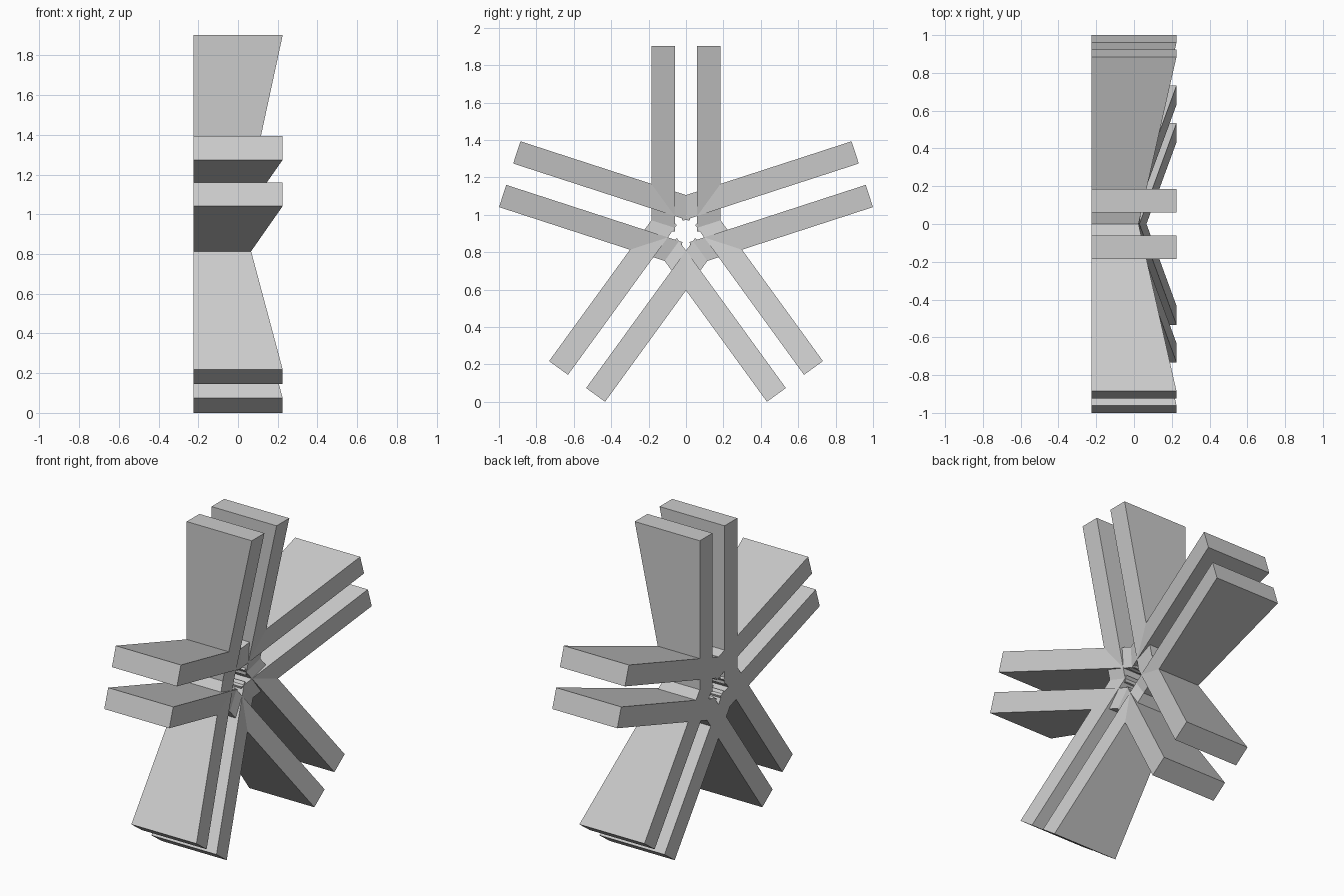
import bpy, bmesh
from math import radians
from mathutils import Matrix, Vector

if "Cube" in bpy.data.objects:
    bpy.data.objects.remove(bpy.data.objects["Cube"])

HUB_Z = 0.911            # height of the wheel centre
LENGTH = 0.991           # spoke reach from the centre line
INNER, OUTER = 0.06, 0.185   # sideways offsets of each spoke in a pair
BACK, FRONT_IN, FRONT_OUT = -0.225, 0.011, 0.225


def spoke(name, side, angle):
    """Tapered bar: side profile in x/z, extruded sideways, turned about x."""
    profile = [(BACK, 0), (FRONT_IN, 0), (FRONT_OUT, LENGTH), (BACK, LENGTH)]
    bm = bmesh.new()
    face = bm.faces.new([bm.verts.new((x, side * INNER, z)) for x, z in profile])
    ext = bmesh.ops.extrude_face_region(bm, geom=[face])
    moved = [g for g in ext["geom"] if isinstance(g, bmesh.types.BMVert)]
    bmesh.ops.translate(bm, verts=moved, vec=Vector((0, side * (OUTER - INNER), 0)))
    bm.transform(Matrix.Translation((0, 0, HUB_Z)) @ Matrix.Rotation(angle, 4, 'X'))
    bmesh.ops.recalc_face_normals(bm, faces=bm.faces)
    mesh = bpy.data.meshes.new(name)
    bm.to_mesh(mesh)
    bm.free()
    obj = bpy.data.objects.new(name, mesh)
    bpy.context.collection.objects.link(obj)


# five pairs of parallel spokes around the x axis
for i in range(5):
    for label, side in (("left", -1), ("right", 1)):
        spoke(f"spoke_{i + 1}_{label}", side, radians(72 * i))
